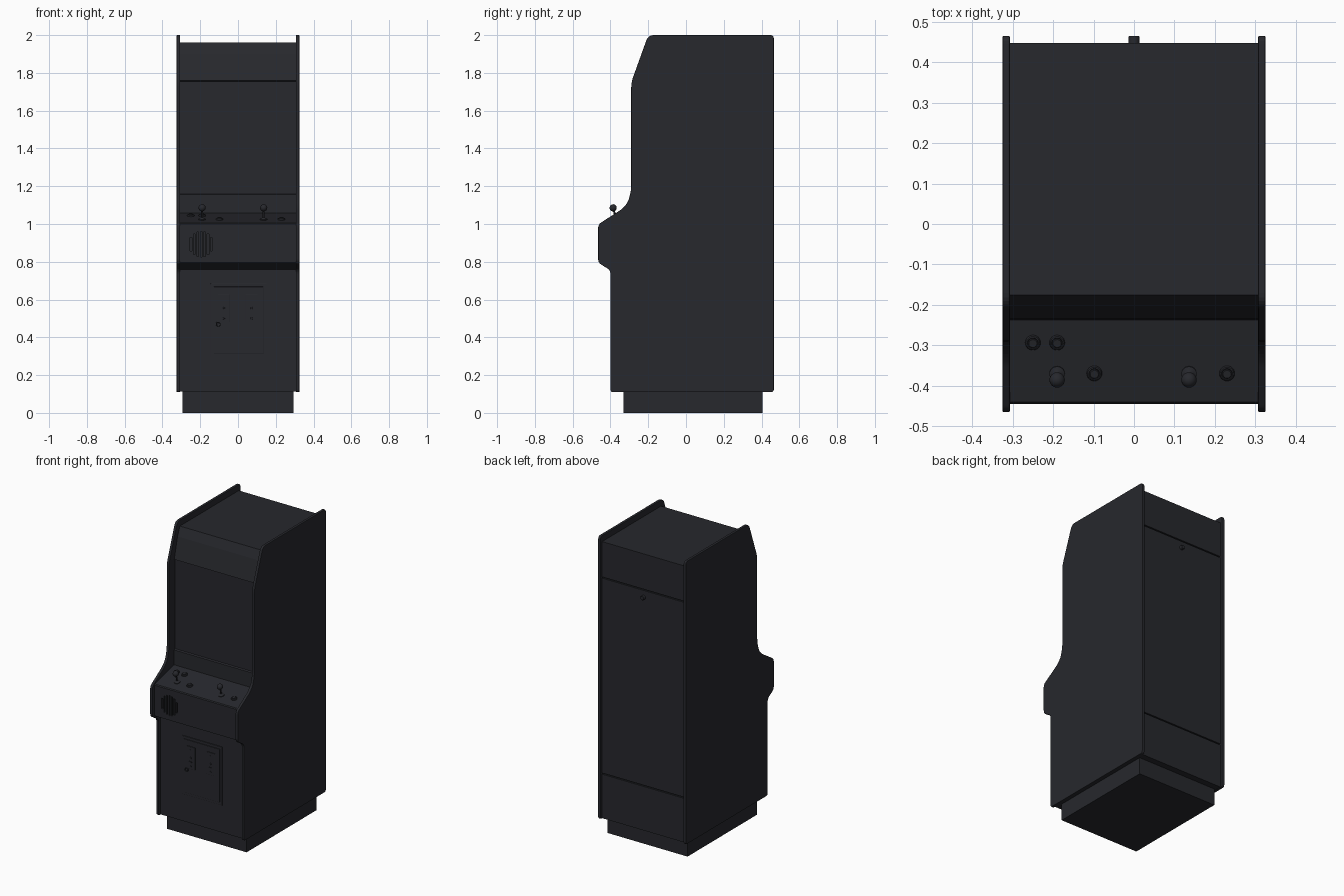
import bpy, bmesh, math
from mathutils import Vector, Matrix

if "Cube" in bpy.data.objects:
    bpy.data.objects.remove(bpy.data.objects["Cube"])

dark = bpy.data.materials.new("dark_laminate")
dark.diffuse_color = (0.02, 0.021, 0.026, 1)
dark.use_nodes = True
dark.node_tree.nodes["Principled BSDF"].inputs["Base Color"].default_value = dark.diffuse_color


def finish(bm, name, bevel=0.0, smooth=False):
    bmesh.ops.recalc_face_normals(bm, faces=bm.faces)
    me = bpy.data.meshes.new(name)
    bm.to_mesh(me)
    bm.free()
    ob = bpy.data.objects.new(name, me)
    bpy.context.collection.objects.link(ob)
    me.materials.append(dark)
    if bevel:
        m = ob.modifiers.new("bevel", 'BEVEL')
        m.width, m.segments, m.limit_method = bevel, 2, 'ANGLE'
        m.angle_limit = math.radians(50)
    if smooth:
        bpy.ops.object.select_all(action='DESELECT')
        ob.select_set(True)
        bpy.context.view_layer.objects.active = ob
        bpy.ops.object.shade_smooth_by_angle()
    return ob


def fillet(points, steps=5):
    """Round each (y, z, radius) corner with a short curve."""
    out = []
    for i, (y, z, r) in enumerate(points):
        p = Vector((y, z))
        if r == 0:
            out.append(p)
            continue
        a = p + (Vector(points[i - 1][:2]) - p).normalized() * r
        b = p + (Vector(points[(i + 1) % len(points)][:2]) - p).normalized() * r
        for k in range(steps + 1):
            t = k / steps
            out.append(a * (1 - t) ** 2 + p * 2 * t * (1 - t) + b * t * t)
    return out


def add_prism(bm, points, x0, x1):
    """Extrude a (y, z) outline along x."""
    face = bm.faces.new([bm.verts.new((x0, p[0], p[1])) for p in points])
    ext = bmesh.ops.extrude_face_region(bm, geom=[face])
    verts = [v for v in ext['geom'] if isinstance(v, bmesh.types.BMVert)]
    bmesh.ops.translate(bm, verts=verts, vec=(x1 - x0, 0, 0))


def box(name, x, y, z, bevel=0.0):
    bm = bmesh.new()
    add_prism(bm, [(y[0], z[0]), (y[1], z[0]), (y[1], z[1]), (y[0], z[1])], *x)
    return finish(bm, name, bevel)


def lathe(name, profile, matrix, segs=24):
    """Spin a (radius, height) profile about local z, then place it."""
    bm = bmesh.new()
    vs = [bm.verts.new((r, 0, h)) for r, h in profile]
    edges = [bm.edges.new(e) for e in zip(vs, vs[1:])]
    bmesh.ops.spin(bm, geom=vs + edges, cent=(0, 0, 0), axis=(0, 0, 1),
                   angle=2 * math.pi, steps=segs)
    bmesh.ops.remove_doubles(bm, verts=bm.verts, dist=1e-5)
    bm.transform(matrix)
    return finish(bm, name, smooth=True)


# Side panels
side = fillet([(-0.40, 0.11, 0.015), (0.465, 0.11, 0.015), (0.465, 2.0, 0.02),
               (-0.20, 2.0, 0.03), (-0.29, 1.75, 0.03), (-0.29, 1.18, 0.03),
               (-0.308, 1.11, 0.03), (-0.345, 1.075, 0.01), (-0.465, 0.998, 0.02),
               (-0.465, 0.795, 0.02), (-0.40, 0.755, 0.02)])
for label, s in (("left", -1), ("right", 1)):
    bm = bmesh.new()
    add_prism(bm, side, s * 0.307, s * 0.325)
    finish(bm, label + "_side_panel", 0.003)

# Cabinet body with recessed screen, control box and rear door grooves
rear = []
for z in (0.41, 1.72):
    rear += [(0.447, z - 0.004), (0.437, z - 0.004), (0.437, z + 0.004), (0.447, z + 0.004)]
bm = bmesh.new()
add_prism(bm, [(-0.38, 0.112), (0.447, 0.112)] + rear +
          [(0.447, 1.96), (-0.175, 1.96), (-0.20, 1.90), (-0.235, 1.76),
           (-0.225, 1.755), (-0.225, 1.16), (-0.235, 1.155), (-0.237, 1.057),
           (-0.44, 1.006), (-0.445, 1.0), (-0.445, 0.795), (-0.38, 0.76)], -0.309, 0.309)
body = finish(bm, "cabinet_body")

# Speaker slots cut into the control box
bm = bmesh.new()
radius, half = 0.068, 0.0045
for i in range(-3, 4):
    x = i * 0.018
    h = math.sqrt(radius ** 2 - (abs(x) + half) ** 2)
    add_prism(bm, [(-0.46, 0.893 - h), (-0.43, 0.893 - h), (-0.43, 0.893 + h), (-0.46, 0.893 + h)],
              x - half - 0.195, x + half - 0.195)
cutter = finish(bm, "speaker_slot_cutter")
cutter.hide_render = True
cut = body.modifiers.new("speaker_slots", 'BOOLEAN')
cut.object, cut.operation, cut.solver = cutter, 'DIFFERENCE', 'EXACT'
bpy.context.view_layer.objects.active = body
bpy.ops.object.modifier_apply(modifier=cut.name)
bpy.data.objects.remove(cutter)

# Plinth
box("plinth", (-0.295, 0.295), (-0.33, 0.405), (0, 0.115))

# Coin door: frame, door leaf and two coin plates
box("coin_door_frame", (-0.145, 0.152), (-0.385, -0.375), (0.295, 0.685), 0.002)
box("coin_door_leaf", (-0.128, 0.135), (-0.389, -0.38), (0.312, 0.668), 0.002)
facing_front = Matrix.Rotation(math.pi / 2, 4, 'X')
for label, x in (("left", -0.075), ("right", 0.072)):
    box(label + "_coin_plate", (x - 0.032, x + 0.032), (-0.393, -0.385), (0.48, 0.63), 0.002)
    box(label + "_coin_slot", (x - 0.004, x + 0.004), (-0.396, -0.39), (0.575, 0.61))
    box(label + "_coin_return", (x - 0.009, x + 0.009), (-0.398, -0.39), (0.526, 0.532))
    for z in (0.50, 0.555):
        lathe(label + "_plate_screw", [(0, 0.003), (0.005, 0.003), (0.006, 0)],
              Matrix.Translation((x, -0.393, z)) @ facing_front, 10)

# Locks on coin door and rear door
lock = [(0, 0.005), (0.007, 0.005), (0.008, 0.01), (0.012, 0.01), (0.013, 0)]
lathe("coin_door_lock", lock, Matrix.Translation((-0.105, -0.388, 0.47)) @ facing_front, 16)
lathe("rear_door_lock", [(0, 0.018), (0.012, 0.018), (0.014, 0.015), (0.014, -0.002)],
      Matrix.Translation((0, 0.447, 1.67)) @ Matrix.Rotation(-math.pi / 2, 4, 'X'), 20)


# Controls standing square to the sloping panel
def on_panel(x, y):
    slope = math.atan2(0.051, 0.203)
    z = 1.006 + (y + 0.44) * 0.051 / 0.203
    return Matrix.Translation((x, y, z)) @ Matrix.Rotation(slope, 4, 'X')


ball = [(0.019 * math.sin(a), 0.064 + 0.019 * math.cos(a))
        for a in (math.pi * k / 12 for k in range(12))]
stick = ball + [(0.005, 0.046), (0.005, 0.012), (0.012, 0.006), (0.019, 0.004), (0.019, -0.002)]
button = [(0, 0.011), (0.010, 0.011), (0.012, 0.009), (0.012, 0.006), (0.014, 0.008),
          (0.017, 0.007), (0.019, 0.003), (0.019, -0.002)]
for label, x in (("left", -0.19), ("right", 0.136)):
    lathe(label + "_joystick", stick, on_panel(x, -0.37))
for label, x, y in (("start_one", -0.25, -0.293), ("start_two", -0.19, -0.293),
                    ("left_action", -0.098, -0.369), ("right_action", 0.23, -0.369)):
    lathe(label + "_button", button, on_panel(x, y))
